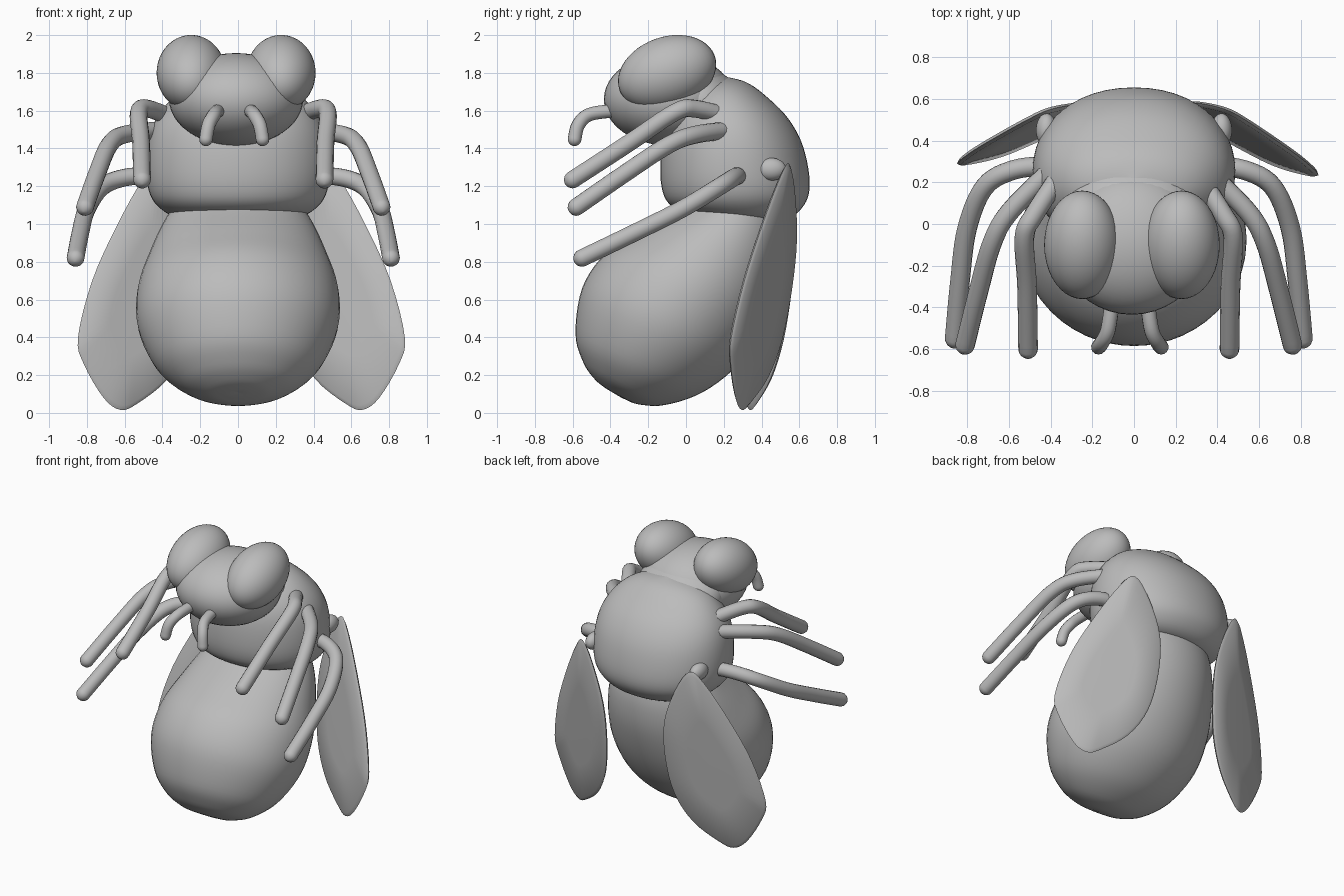
import bpy, bmesh, math
from mathutils import Vector, Matrix

if "Cube" in bpy.data.objects:
    bpy.data.objects.remove(bpy.data.objects["Cube"])

grey = bpy.data.materials.new("plain_grey")
grey.diffuse_color = (0.5, 0.5, 0.5, 1)
grey.use_nodes = True
grey.node_tree.nodes["Principled BSDF"].inputs["Base Color"].default_value = grey.diffuse_color


def finish(name, bm, angle=60):
    bmesh.ops.recalc_face_normals(bm, faces=bm.faces)
    me = bpy.data.meshes.new(name)
    bm.to_mesh(me)
    bm.free()
    me.materials.append(grey)
    ob = bpy.data.objects.new(name, me)
    bpy.context.collection.objects.link(ob)
    bpy.ops.object.select_all(action='DESELECT')
    ob.select_set(True)
    bpy.context.view_layer.objects.active = ob
    bpy.ops.object.shade_smooth_by_angle(angle=math.radians(angle))
    return ob


def spline(pts, steps, closed=False):
    """Catmull-Rom samples through points of any dimension."""
    p = [Vector(q) for q in pts]
    n = len(p)
    get = (lambda i: p[i % n]) if closed else (lambda i: p[max(0, min(n - 1, i))])
    out = []
    for i in range(n if closed else n - 1):
        a, b, c, d = (get(i + k) for k in (-1, 0, 1, 2))
        for s in range(steps):
            t = s / steps
            out.append(0.5 * (2 * b + (c - a) * t + (2 * a - 5 * b + 4 * c - d) * t * t
                              + (3 * b - a - 3 * c + d) * t ** 3))
    return out if closed else out + [p[-1]]


def loft(name, rings):
    bm = bmesh.new()
    vs = [[bm.verts.new(v) for v in r] for r in rings]
    n = len(vs[0])
    for a, b in zip(vs, vs[1:]):
        for i in range(n):
            bm.faces.new((a[i], a[(i + 1) % n], b[(i + 1) % n], b[i]))
    bm.faces.new(vs[0])
    bm.faces.new(vs[-1])
    return finish(name, bm)


def body(name, sections, power=1.0, n=48):
    """Sections: front y, front z, back y, back z, half width."""
    def bend(v):
        return math.copysign(abs(v) ** power, v)
    rings = []
    for fy, fz, by, bz, w in spline(sections, 5):
        ring = []
        for i in range(n):
            a = 2 * math.pi * i / n
            c, s = bend(math.cos(a)), bend(math.sin(a))
            ring.append((max(w, .004) * s, (fy + by) / 2 + c * (fy - by) / 2,
                         (fz + bz) / 2 + c * (fz - bz) / 2))
        rings.append(ring)
    return loft(name, rings)


def ball(name, loc, rad, tilt=0):
    bm = bmesh.new()
    m = (Matrix.Translation(loc) @ Matrix.Rotation(tilt, 4, 'X')
         @ Matrix.Diagonal((*rad, 1)))
    bmesh.ops.create_uvsphere(bm, u_segments=40, v_segments=24, radius=1, matrix=m)
    return finish(name, bm)


def limb(name, pts, r, side, off, n=14):
    """Round tube with a domed free end (the first point)."""
    path = spline([(side * x + off, y, z) for x, y, z in pts], 6)
    tang = [(path[min(i + 1, len(path) - 1)] - path[max(i - 1, 0)]).normalized()
            for i in range(len(path))]
    dome = [math.radians(a) for a in (85, 60, 35, 15)]
    stations = [(path[0] - tang[0] * r * math.sin(a), tang[0], r * math.cos(a)) for a in dome]
    stations += [(p, t, r) for p, t in zip(path, tang)]
    rings = []
    for p, t, rad in stations:
        u = t.cross(Vector((0, -.5, 1))).normalized()
        v = t.cross(u)
        rings.append([p + rad * (u * math.cos(2 * math.pi * i / n) + v * math.sin(2 * math.pi * i / n))
                      for i in range(n)])
    return loft(name, rings)


# abdomen, leaning back under the thorax
body("abdomen", [
    (-.385, .108, -.375, .1, 0), (-.425, .13, -.33, .075, .08),
    (-.485, .18, -.25, .045, .18), (-.545, .27, -.11, .042, .31),
    (-.585, .42, .09, .11, .44), (-.55, .66, .28, .26, .53),
    (-.43, .84, .42, .48, .53), (-.24, .965, .51, .74, .465),
    (-.04, 1.08, .53, .95, .39), (.1, 1.18, .5, 1.12, .3)])

# thorax
body("thorax", [
    (.25, 1.02, .32, 1.02, .04), (.1, 1.03, .52, 1.02, .29),
    (-.07, 1.09, .625, 1.10, .425), (-.13, 1.2, .655, 1.22, .48),
    (-.13, 1.4, .62, 1.41, .48), (-.09, 1.55, .54, 1.56, .435),
    (0, 1.68, .42, 1.68, .33), (.08, 1.75, .32, 1.75, .19),
    (.19, 1.78, .21, 1.78, 0)], power=.95)

# head and neck
ball("head", (-.01, -.09, 1.66), (.355, .345, .245))
ball("neck", (-.01, .08, 1.64), (.32, .28, .19), math.radians(-25))

# wing outline in x and z, lying on a slanted plane
outline = [(.43, 1.32), (.52, 1.24), (.66, .99), (.79, .70), (.865, .40), (.835, .26),
           (.73, .08), (.64, .016), (.55, .05), (.39, .18), (.28, .38),
           (.235, .65), (.245, .92), (.33, 1.17)]


def wing(side):
    a, b, c = (.515, -.45, .12) if side > 0 else (.52, -.37, .10)
    pts = [Vector((side * x + .018, a + b * (x - .36) + c * (z - .8), z))
           for x, z in spline(outline, 4, True)]
    mid = sum(pts, Vector()) / len(pts)
    nrm = Vector((-side * b, 1, -c)).normalized()
    # rim thin, centre slightly thicker
    layers = [[mid + (p - mid) * k + nrm * h for p in pts]
              for k, h in ((.5, -.018), (.96, -.014), (1, 0), (.96, .014), (.5, .018))]
    return loft("wing", layers)


legs = {
    "front_leg": [(.483, -.60, 1.235), (.488, -.3, 1.43), (.50, -.06, 1.59),
                  (.45, .05, 1.61), (.32, .25, 1.56)],
    "middle_leg": [(.785, -.58, 1.09), (.72, -.32, 1.27), (.655, -.09, 1.42),
                   (.57, .06, 1.475), (.36, .27, 1.50)],
    "hind_leg": [(.835, -.55, .82), (.81, -.28, .95), (.775, -.02, 1.08),
                 (.69, .18, 1.20), (.55, .26, 1.25), (.38, .28, 1.25)],
}

for side in (-1, 1):
    ball("eye", (side * .238 - .01, -.1, 1.80), (.183, .268, .19), math.radians(20))
    limb("feeler", [(.15, -.59, 1.448), (.135, -.57, 1.525), (.105, -.51, 1.58),
                    (.085, -.38, 1.60)], .036, side, -.02)
    for name, pts in legs.items():
        limb(name, pts, .047, side, -.025)
    wing(side)
    ball("wing_root", (side * .42, .45, 1.29), (.05, .08, .06))
